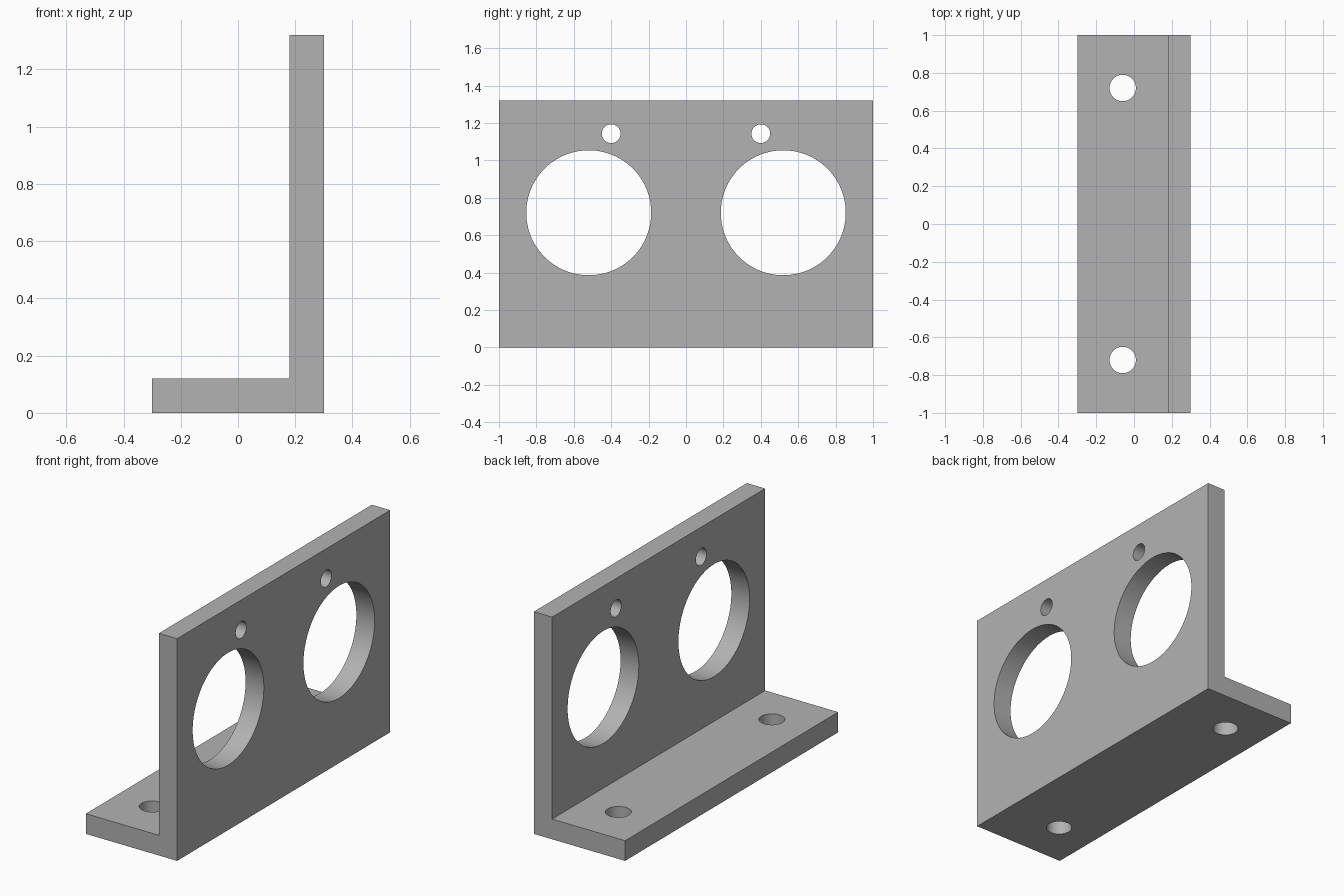
import bpy
import bmesh
from math import pi, radians
from mathutils import Matrix, Vector

cube = bpy.data.objects.get("Cube")
if cube:
    bpy.data.objects.remove(cube, do_unlink=True)

HALF_WIDTH, HALF_LENGTH = 0.3, 1.0
HEIGHT, THICKNESS = 1.32, 0.12
WALL_MID = HALF_WIDTH - THICKNESS / 2

# Plain grey finish
grey = bpy.data.materials.new("plain_grey")
grey.use_nodes = True
colour = (0.448, 0.448, 0.448, 1)
grey.diffuse_color = colour
grey.node_tree.nodes["Principled BSDF"].inputs["Base Color"].default_value = colour


def make_object(name, bm):
    bmesh.ops.recalc_face_normals(bm, faces=bm.faces)
    mesh = bpy.data.meshes.new(name)
    bm.to_mesh(mesh)
    bm.free()
    mesh.materials.append(grey)
    obj = bpy.data.objects.new(name, mesh)
    bpy.context.collection.objects.link(obj)
    return obj


def add_drill(bm, centre, radius, segments, along_x):
    turn = Matrix.Rotation(pi / 2 if along_x else 0, 4, "Y")
    bmesh.ops.create_cone(bm, cap_ends=True, segments=segments,
                          radius1=radius, radius2=radius, depth=THICKNESS * 2,
                          matrix=Matrix.Translation(centre) @ turn)


# Angle bracket: L-shaped section extruded along its length
inner = HALF_WIDTH - THICKNESS
section = [(-HALF_WIDTH, 0), (HALF_WIDTH, 0), (HALF_WIDTH, HEIGHT),
           (inner, HEIGHT), (inner, THICKNESS), (-HALF_WIDTH, THICKNESS)]
bm = bmesh.new()
face = bm.faces.new([bm.verts.new((x, -HALF_LENGTH, z)) for x, z in section])
swept = bmesh.ops.extrude_face_region(bm, geom=[face], use_keep_orig=True)["geom"]
bmesh.ops.translate(bm, vec=Vector((0, 2 * HALF_LENGTH, 0)),
                    verts=[v for v in swept if isinstance(v, bmesh.types.BMVert)])
bracket = make_object("angle_bracket", bm)

# Mirrored pairs of holes: large sensor openings, small wall holes, base bolts
bm = bmesh.new()
for side in (-1, 1):
    add_drill(bm, (WALL_MID, side * 0.52, 0.72), 0.334, 96, True)
    add_drill(bm, (WALL_MID, side * 0.4, 1.143), 0.05, 48, True)
    add_drill(bm, (-0.06, side * 0.72, THICKNESS / 2), 0.07, 48, False)
drills = make_object("hole_cutter", bm)
drills.hide_render = True

# Cut the holes and drop the cutter
cut = bracket.modifiers.new("holes", "BOOLEAN")
cut.operation = "DIFFERENCE"
cut.solver = "EXACT"
cut.object = drills
bpy.ops.object.select_all(action="DESELECT")
bpy.context.view_layer.objects.active = bracket
bracket.select_set(True)
bpy.ops.object.modifier_apply(modifier=cut.name)
bpy.data.objects.remove(drills, do_unlink=True)
bpy.ops.object.shade_smooth_by_angle(angle=radians(30))
